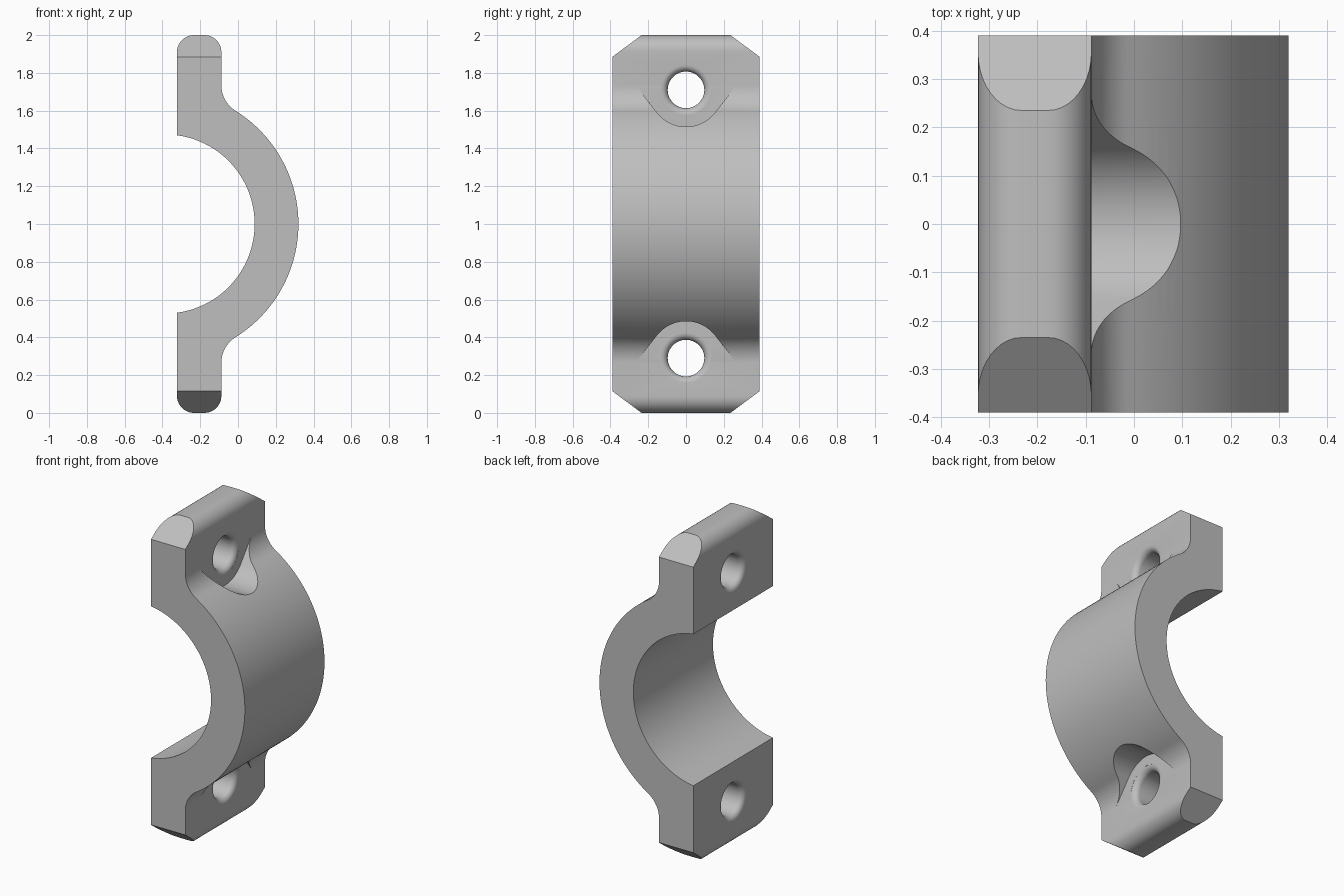
import bpy
import math
from math import sin, cos, pi, radians

cube = bpy.data.objects.get("Cube")
if cube:
    bpy.data.objects.remove(cube, do_unlink=True)

steel = bpy.data.materials.new("grey_metal")
steel.use_nodes = True
grey = (0.52, 0.52, 0.52, 1)
steel.diffuse_color = grey
steel.node_tree.nodes["Principled BSDF"].inputs["Base Color"].default_value = grey

# Main dimensions
LEFT, FACE, HALF_W = -0.323, -0.088, 0.39
AXIS_X, R_IN, R_OUT = -0.386, 0.474, 0.706
FILLET, ROUND = 0.16, 0.09
HOLE_Z, HOLE_R, HOLE_LIP = 0.71, 0.097, 0.035
POCKET_R = 0.195


def arc(cx, cz, r, a0, a1, n):
    return [(cx + r * cos(a0 + (a1 - a0) * i / n),
             cz + r * sin(a0 + (a1 - a0) * i / n)) for i in range(n + 1)]


def make(name, verts, faces):
    mesh = bpy.data.meshes.new(name)
    mesh.from_pydata(verts, [], faces)
    mesh.materials.append(steel)
    obj = bpy.data.objects.new(name, mesh)
    bpy.context.collection.objects.link(obj)
    # Consistent outward normals
    import bmesh
    bm = bmesh.new()
    bm.from_mesh(mesh)
    bmesh.ops.recalc_face_normals(bm, faces=bm.faces)
    bm.to_mesh(mesh)
    bm.free()
    return obj


def prism(name, pts, lo, hi, place):
    """Extrude a closed 2D outline between lo and hi."""
    n = len(pts)
    verts = [place(a, b, d) for d in (lo, hi) for a, b in pts]
    faces = [list(range(n)), list(range(n, 2 * n))]
    faces += [(i, (i + 1) % n, n + (i + 1) % n, n + i) for i in range(n)]
    return make(name, verts, faces)


def lathe_x(name, profile, z, sides=48):
    """Spin a (x, radius) profile around a horizontal axis at height z."""
    verts = [(x, r * cos(2 * pi * k / sides), z + r * sin(2 * pi * k / sides))
             for x, r in profile for k in range(sides)]
    rings = len(profile)
    faces = [(j * sides + k, j * sides + (k + 1) % sides,
              (j + 1) * sides + (k + 1) % sides, (j + 1) * sides + k)
             for j in range(rings - 1) for k in range(sides)]
    faces += [list(range(sides)), list(range((rings - 1) * sides, rings * sides))]
    return make(name, verts, faces)


def boolean(target, cutter, operation):
    cutter.hide_render = True
    mod = target.modifiers.new(cutter.name, "BOOLEAN")
    mod.operation, mod.solver, mod.object = operation, "EXACT", cutter
    bpy.context.view_layer.objects.active = target
    bpy.ops.object.modifier_apply(modifier=mod.name)
    bpy.data.objects.remove(cutter, do_unlink=True)


# Half of the side outline, from mid outer arc up over the flange to the inner arc
fx = FACE + FILLET
fz = math.sqrt((R_OUT + FILLET) ** 2 - (fx - AXIS_X) ** 2)
join = math.atan2(fz, fx - AXIS_X)
inner_end = math.acos((LEFT - AXIS_X) / R_IN)
half = arc(AXIS_X, 0, R_OUT, 0, join, 28)
half += arc(fx, fz, FILLET, join - pi, -pi, 14)[1:]
half += arc(FACE - ROUND, 1 - ROUND, ROUND, 0, pi / 2, 10)
half += arc(LEFT + ROUND, 1 - ROUND, ROUND, pi / 2, pi, 10)
half += arc(AXIS_X, 0, R_IN, inner_end, 0, 36)
outline = half + [(x, -z) for x, z in reversed(half[1:-1])]
clamp = prism("clamp_half", outline, -HALF_W, HALF_W, lambda x, z, y: (x, y, z + 1))

# Chamfered corners of both flanges
corner = [(0.235, 1.0), (HALF_W, 0.885)]
quarter = [(-0.6, 1.25)]
slope = (corner[1][1] - corner[0][1]) / (corner[1][0] - corner[0][0])
top_z = 1.01
wide = HALF_W + 0.02
ya = corner[0][0] + (top_z - 1) / slope
zb = corner[1][1] + slope * 0.02
octagon = [(ya, top_z), (wide, zb), (wide, -zb), (ya, -top_z),
           (-ya, -top_z), (-wide, -zb), (-wide, zb), (-ya, top_z)]
boolean(clamp, prism("corner_trim", octagon, -1, 1,
                     lambda y, z, x: (x, y, z + 1)), "INTERSECT")

# Bolt seat pockets and bolt holes with rounded lips
a0 = radians(38)
seat = arc(0, HOLE_Z, POCKET_R, -pi + a0, -a0, 32)
rise = 0.77 - seat[-1][1]
run = rise * math.tan(a0)
seat += [(seat[-1][0] + run, 0.77), (seat[0][0] - run, 0.77)]

lip_r = HOLE_R + HOLE_LIP
back_lip = arc(LEFT + HOLE_LIP, lip_r, HOLE_LIP, -pi, -pi / 2, 8)
front_lip = arc(FACE - HOLE_LIP, lip_r, HOLE_LIP, -pi / 2, 0, 8)
bore = [(LEFT - 0.05, lip_r)] + back_lip + front_lip + [(FACE + 0.05, lip_r)]

for s in (1, -1):
    boolean(clamp, prism("bolt_seat", seat, FACE + 0.0005, 0.5,
                         lambda y, z, x: (x, y, 1 + s * z)), "DIFFERENCE")
    boolean(clamp, lathe_x("bolt_hole", bore, 1 + s * HOLE_Z), "DIFFERENCE")

# Smooth curves, crisp edges
bpy.ops.object.select_all(action="DESELECT")
clamp.select_set(True)
bpy.context.view_layer.objects.active = clamp
bpy.ops.object.shade_smooth_by_angle(angle=radians(30))
